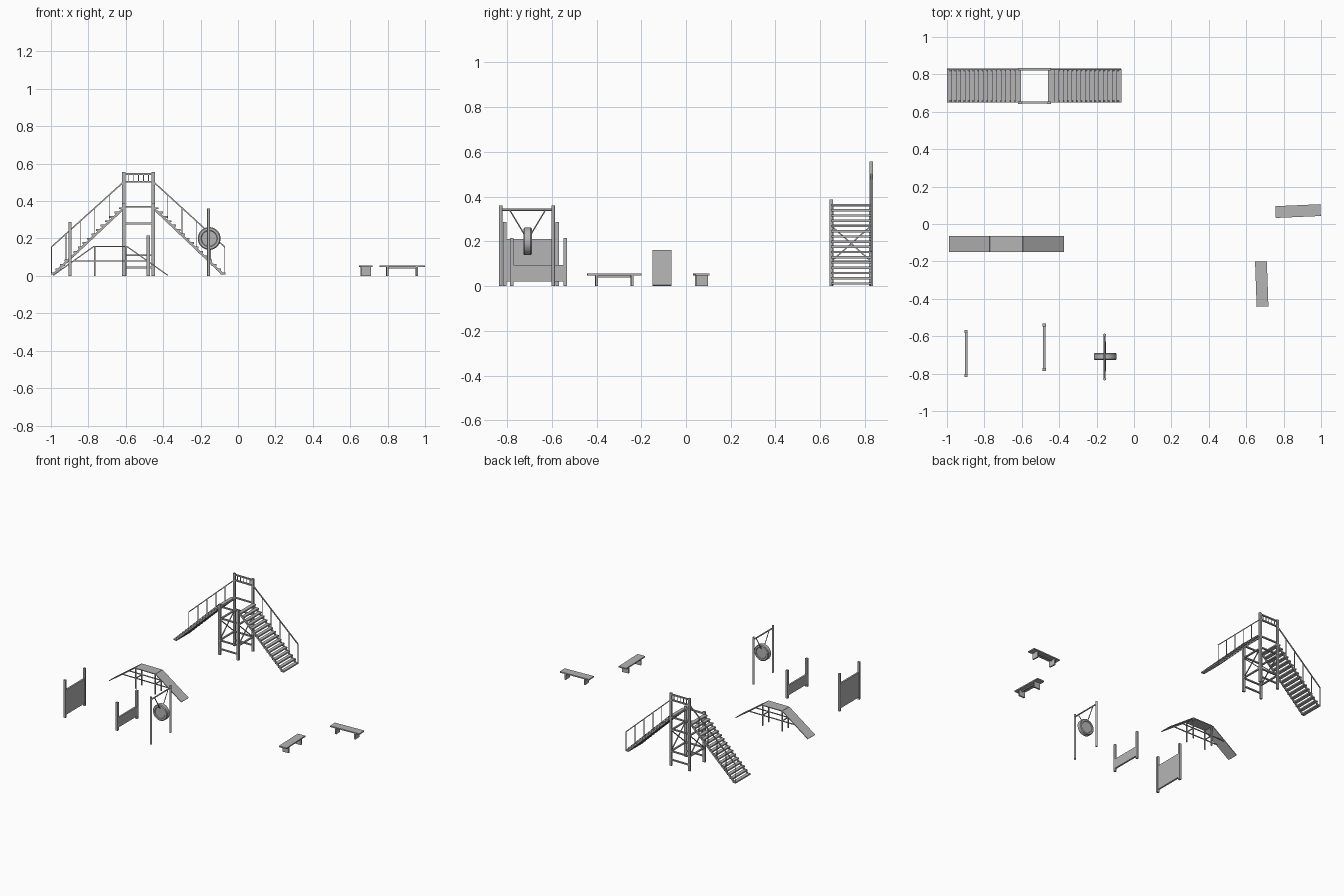
import bpy, bmesh, math
from mathutils import Vector, Matrix

if "Cube" in bpy.data.objects:
    bpy.data.objects.remove(bpy.data.objects["Cube"])

# one darker grey for everything
GREY = bpy.data.materials.new("dark_grey")
GREY.diffuse_color = (0.46, 0.46, 0.46, 1)
GREY.use_nodes = True
GREY.node_tree.nodes["Principled BSDF"].inputs["Base Color"].default_value = GREY.diffuse_color


def add_box(bm, c, s, rot=None):
    m = Matrix.Translation(c)
    if rot:
        m = m @ rot
    bmesh.ops.create_cube(bm, size=1, matrix=m @ Matrix.Diagonal((*s, 1)))


def add_bar(bm, a, b, w, h=None):
    # square bar between two points
    a, b = Vector(a), Vector(b)
    d = b - a
    rot = d.to_track_quat('X', 'Z').to_matrix().to_4x4()
    add_box(bm, (a + b) / 2, (d.length, w, h or w), rot)


def add_rod(bm, a, b, r, seg=10):
    a, b = Vector(a), Vector(b)
    d = b - a
    m = Matrix.Translation((a + b) / 2) @ d.to_track_quat('Z', 'Y').to_matrix().to_4x4()
    bmesh.ops.create_cone(bm, cap_ends=True, segments=seg, radius1=r, radius2=r,
                          depth=d.length, matrix=m)


def finish(name, bm, smooth=False):
    me = bpy.data.meshes.new(name)
    bm.to_mesh(me)
    bm.free()
    me.materials.append(GREY)
    ob = bpy.data.objects.new(name, me)
    bpy.context.collection.objects.link(ob)
    if smooth:
        bpy.context.view_layer.objects.active = ob
        ob.select_set(True)
        bpy.ops.object.shade_smooth_by_angle(angle=math.radians(40))
        ob.select_set(False)
    return ob


# ---- stair tower: posts, cross rails, side bracing
XL, XR, YF, YB = -0.61, -0.453, 0.649, 0.828
bm = bmesh.new()
for x in (XL, XR):
    add_box(bm, (x, YF, 0.193), (0.018, 0.014, 0.386))
    add_box(bm, (x, YB, 0.278), (0.018, 0.014, 0.556))
finish("tower_posts", bm)

bm = bmesh.new()
for z in (0.045, 0.11, 0.28, 0.37):
    for y in (YF, YB):
        add_bar(bm, (XL, y, z), (XR, y, z), 0.012, 0.009)
for z in (0.11, 0.27, 0.36):
    for x in (XL, XR):
        add_bar(bm, (x, YF, z), (x, YB, z), 0.012, 0.009)
for x in (XL, XR):
    add_bar(bm, (x, YF, 0.11), (x, YB, 0.27), 0.006)
    add_bar(bm, (x, YF, 0.27), (x, YB, 0.11), 0.006)
finish("tower_bracing", bm)

# upper guard rail with balusters at the back
bm = bmesh.new()
for z in (0.503, 0.545):
    add_bar(bm, (XL, YB, z), (XR, YB, z), 0.012, 0.009)
for i in range(1, 6):
    x = XL + (XR - XL) * i / 6
    add_bar(bm, (x, YB, 0.503), (x, YB, 0.545), 0.004)
finish("tower_guard_rail", bm)

# ---- two stair flights with a handrail at the back
N = 16
for side, x_low, x_top in (("left", -1.0, -0.612), ("right", -0.068, -0.451)):
    run = x_top - x_low
    sg = 1 if run > 0 else -1
    bm = bmesh.new()
    for i in range(N):
        t = (i + 0.5) / N
        add_box(bm, (x_low + run * t, 0.739, 0.012 + 0.35 * i / (N - 1)),
                (abs(run) / N + 0.002, 0.18, 0.01))
    finish(side + "_treads", bm)
    bm = bmesh.new()
    for y in (0.656, 0.822):
        add_bar(bm, (x_low + sg * 0.012, y, 0.008), (x_top, y, 0.361), 0.008, 0.012)
    finish(side + "_stringers", bm)
    bm = bmesh.new()
    rail = lambda t: Vector((x_low + sg * 0.003 + (run - sg * 0.003) * t, YB, 0.155 + 0.347 * t))
    add_bar(bm, rail(0), rail(1), 0.007)
    for i in range(5):
        p = rail(i / 5)
        add_bar(bm, (p.x, p.y, 0.01 + 0.36 * i / 5), p, 0.004)
    finish(side + "_handrail", bm)

# ---- low dog-walk ramp
prof = [(-0.988, 0.003), (-0.77, 0.158), (-0.595, 0.158), (-0.375, 0.003)]
bm = bmesh.new()
for (xa, za), (xb, zb) in zip(prof, prof[1:]):
    add_bar(bm, (xa, -0.107, za), (xb, -0.107, zb), 0.086, 0.006)
finish("ramp_boards", bm)
bm = bmesh.new()
for y in (-0.143, -0.071):
    for x in (-0.765, -0.60):
        add_bar(bm, (x, y, 0), (x, y, 0.156), 0.008)
    add_bar(bm, (-0.877, y, 0.08), (-0.485, y, 0.08), 0.006)
for x in (-0.765, -0.60):
    add_bar(bm, (x, -0.143, 0.08), (x, -0.071, 0.08), 0.006)
finish("ramp_frame", bm)

# ---- two panel jumps
for name, x, y0, y1, h, top in (("tall", -0.898, -0.811, -0.575, 0.287, 0.21),
                                ("low", -0.48, -0.778, -0.54, 0.215, 0.095)):
    bm = bmesh.new()
    for y in (y0, y1):
        add_box(bm, (x, y, h / 2), (0.017, 0.016, h))
    finish(name + "_jump_posts", bm)
    bm = bmesh.new()
    add_box(bm, (x, (y0 + y1) / 2, (0.02 + top) / 2), (0.013, y1 - y0, top - 0.02))
    finish(name + "_jump_panel", bm)

# ---- tyre hoop frame
TX, TY, TZ = -0.154, -0.708, 0.2
bm = bmesh.new()
for y in (-0.828, -0.594):
    add_rod(bm, (TX - 0.003, y, 0), (TX - 0.003, y, 0.36), 0.008, 12)
add_rod(bm, (TX - 0.003, -0.828, 0.341), (TX - 0.003, -0.594, 0.341), 0.005)
finish("hoop_frame", bm, True)
bm = bmesh.new()
for s in (-1, 1):
    add_rod(bm, (TX, TY + s * 0.08, 0.34), (TX, TY + s * 0.017, 0.235), 0.003, 8)
finish("hoop_ropes", bm, True)

# tyre: lathed profile (radius, offset along axis) closed by an inner disc
bm = bmesh.new()
pts = [(0.0, -0.015), (0.041, -0.015), (0.044, -0.019), (0.056, -0.019), (0.061, -0.014),
       (0.061, 0.014), (0.056, 0.019), (0.044, 0.019), (0.041, 0.015), (0.0, 0.015)]
vs = [bm.verts.new((TX + r, TY + o, TZ)) for r, o in pts]
es = [bm.edges.new(p) for p in zip(vs, vs[1:])]
bmesh.ops.spin(bm, geom=vs + es, cent=(TX, TY, TZ), axis=(0, 1, 0),
               angle=2 * math.pi, steps=32)
bmesh.ops.remove_doubles(bm, verts=bm.verts[:], dist=1e-5)
bmesh.ops.recalc_face_normals(bm, faces=bm.faces[:])
finish("tyre", bm, True)

# ---- two benches
for name, loc, ang in (("side", (0.877, 0.069), 2.5), ("front", (0.683, -0.321), 92)):
    for part in ("seat", "legs"):
        bm = bmesh.new()
        if part == "seat":
            add_box(bm, (0, 0, 0.051), (0.241, 0.063, 0.009))
        else:
            for x in (-0.079, 0.079):
                add_box(bm, (x, 0, 0.0235), (0.011, 0.052, 0.047))
            add_box(bm, (0, 0, 0.043), (0.15, 0.01, 0.008))
        ob = finish(name + "_bench_" + part, bm)
        ob.location = (*loc, 0)
        ob.rotation_euler.z = math.radians(ang)
